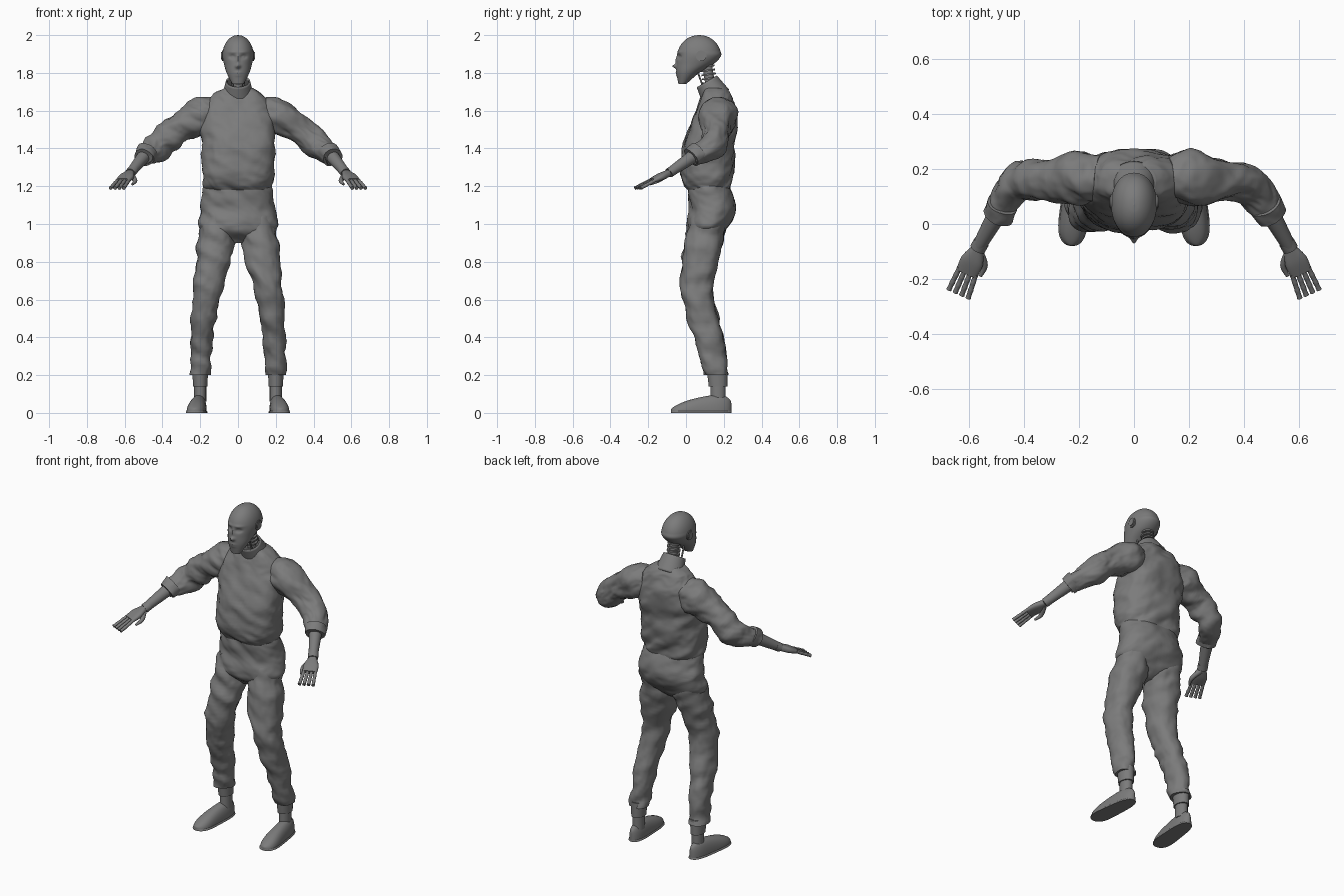
import bpy, bmesh
from math import sin, cos, pi, exp, copysign, radians
from mathutils import Vector, Matrix, noise

cube = bpy.data.objects.get("Cube")
if cube:
    bpy.data.objects.remove(cube, do_unlink=True)

grey = bpy.data.materials.new("plain_grey")
grey.use_nodes = True
grey.diffuse_color = (.2, .2, .2, 1)
grey.node_tree.nodes["Principled BSDF"].inputs["Base Color"].default_value = grey.diffuse_color


def finish(name, bm):
    """Turn a bmesh into a smooth-shaded object."""
    bmesh.ops.recalc_face_normals(bm, faces=bm.faces)
    mesh = bpy.data.meshes.new(name)
    bm.to_mesh(mesh)
    bm.free()
    mesh.materials.append(grey)
    ob = bpy.data.objects.new(name, mesh)
    bpy.context.collection.objects.link(ob)
    bpy.ops.object.select_all(action='DESELECT')
    bpy.context.view_layer.objects.active = ob
    ob.select_set(True)
    bpy.ops.object.shade_smooth_by_angle(angle=radians(50))
    return ob


def spline(keys, steps):
    """Smooth interpolation through key rings (x, y, z, width, depth)."""
    last = len(keys) - 1
    out = []
    for i in range(last):
        before, start, end, after = (keys[max(0, min(last, i + k))] for k in (-1, 0, 1, 2))
        for s in range(steps):
            t = s / steps
            out.append([q + t / 2 * (r - p + t * (2*p - 5*q + 4*r - w + t * (3*(q - r) + w - p)))
                        for p, q, r, w in zip(before, start, end, after)])
    out.append(keys[last])
    return out


def cloth(point):
    """Wrinkle height of the fabric at a point."""
    stretched = Vector((point.x * 9, point.y * 9, point.z * 16 + point.x * 7))
    return noise.noise(stretched) - abs(noise.noise(stretched * 2)) / 2


def loft(name, keys, side=1, flat=False, count=32, steps=6, power=2.0, fold=0.0,
         caps=True, grounded=False, features=None):
    """Skin superellipse rings along a path; flat keeps the rings level."""
    rings = spline(keys, steps)
    centres = [Vector(ring[:3]) for ring in rings]
    up = Vector((0, 0, 1))
    bm = bmesh.new()
    rows = []
    for i, ring in enumerate(rings):
        across, depth = Vector((1, 0, 0)), Vector((0, 1, 0))
        if not flat:
            along = centres[min(i + 1, len(rings) - 1)] - centres[max(i - 1, 0)]
            across = along.cross(up).normalized()
            depth = across.cross(along).normalized()
        width, height = (max(size, .001) for size in ring[3:])
        row = []
        for k in range(count):
            c, s = cos(2 * pi * k / count), sin(2 * pi * k / count)
            spoke = (across * copysign(abs(c) ** (2 / power), c) * width
                     + depth * copysign(abs(s) ** (2 / power), s) * height)
            point = centres[i] + spoke
            point.x *= side
            if fold:
                spoke.x *= side
                point += spoke.normalized() * fold * cloth(point)
            if features:
                point.y -= features(point) * max(0, -s)
            if grounded:
                point.z = max(point.z, 0)
            row.append(bm.verts.new(point))
        rows.append(row)
    for lower, upper in zip(rows, rows[1:]):
        for k in range(count):
            bm.faces.new((lower[k - 1], lower[k], upper[k], upper[k - 1]))
    if caps:
        bm.faces.new(rows[0])
        bm.faces.new(rows[-1])
    return finish(name, bm)


def tube(name, start, end, width, depth, taper=1.0, **options):
    """Straight tapering tube between two points."""
    return loft(name, [(*start, width, depth), (*end, width * taper, depth * taper)], **options)


def disc(name, centre, radius, thickness, axis):
    bm = bmesh.new()
    turn = Vector((0, 0, 1)).rotation_difference(Vector(axis)).to_matrix().to_4x4()
    bmesh.ops.create_cone(bm, cap_ends=True, segments=32, radius1=radius, radius2=radius,
                          depth=thickness, matrix=Matrix.Translation(centre) @ turn)
    return finish(name, bm)


def bump(point, x, z, wide, tall):
    """Soft mound on the face, mirrored left to right."""
    return exp(-((abs(point.x) - x) / wide) ** 2 - ((point.z - z) / tall) ** 2)


def face(point):
    bridge = bump(point, 0, 1.87, .008, .03) * .007
    nose_tip = bump(point, 0, 1.835, .012, .01) * .02
    socket = bump(point, .03, 1.885, .016, .01) * .014
    eyeball = bump(point, .03, 1.885, .008, .006) * .007
    brow = bump(point, .03, 1.91, .025, .008) * .005
    lips = bump(point, 0, 1.795, .02, .01) * .006
    mouth_line = bump(point, 0, 1.795, .02, .002) * .005
    return bridge + nose_tip - socket + eyeball + brow + lips - mouth_line


# Head: jaw rings flowing into a domed skull
jaw = [(0, -.02, 1.74, .03, .02), (0, .01, 1.8, .06, .06), (0, .05, 1.85, .075, .1)]
dome = [(0, .07, 1.89 + .11 * sin(t), .083 * cos(t), .115 * cos(t))
        for t in (pi / 12 * i for i in range(7))]
loft("head", jaw + dome, flat=True, count=96, steps=10, power=2.1, features=face)

# Ribbed neck
neck_top, neck_base = Vector((0, .11, 1.86)), Vector((0, .135, 1.69))
tube("neck_column", neck_top, neck_base, .026, .026, flat=True)
for i in range(5):
    centre = neck_top.lerp(neck_base, .15 + i / 8)
    disc(f"neck_ring_{i + 1}", centre, .038, .009, neck_top - neck_base)

# Jacket body, bloused over the waistband
loft("jacket_body", [(0, .12, 1.18, .17, .11), (0, .11, 1.24, .19, .135),
                     (0, .12, 1.4, .195, .14), (0, .155, 1.58, .2, .115),
                     (0, .16, 1.68, .14, .08), (0, .15, 1.72, .08, .06)],
     flat=True, count=96, steps=12, power=2.5, fold=.016)
collar = loft("jacket_collar", [(0, .16, 1.67, .085, .08), (0, .11, 1.755, .064, .062)],
              count=64, caps=False)
collar.modifiers.new("thickness", 'SOLIDIFY').thickness = .008

# Trouser seat
loft("trouser_seat", [(0, .12, 1.2, .18, .11), (0, .14, 1.08, .2, .125),
                      (0, .11, .97, .2, .105), (0, .1, .9, .05, .03)],
     flat=True, count=96, steps=12, power=2.3, fold=.012)


def shoe_part(name, side, grow, heel, drop):
    """Flat-bottomed rounded form from heel to toe, lower toward the toe."""
    rings = []
    for i in range(17):
        t = (1 - cos(pi * i / 16)) / 2
        rounding = (1 - abs(2 * t - 1) ** 4) ** .5
        rings.append((.2 + .03 * t, .24 - .32 * t, 0, (.04 + .015 * t) * rounding + grow,
                      (heel - drop * t * t) * (rounding + 1) / 2))
    loft(name, rings, side, steps=2, power=2.4, grounded=True)


cuff_end, wrist = Vector((.5, .03, 1.35)), Vector((.57, -.09, 1.27))
knuckles, fingertips = Vector((.61, -.18, 1.23)), Vector((.64, -.255, 1.19))
spread = Vector((.9, .4, 0))

for side, label in ((1, "left"), (-1, "right")):
    # Ear plates and the rods linking jaw and neck
    disc(label + "_ear_rim", (side * .077, .08, 1.89), .028, .016, (1, 0, 0))
    disc(label + "_ear_plate", (side * .077, .08, 1.89), .02, .024, (1, 0, 0))
    tube(label + "_neck_rod", (.03, .06, 1.81), (.03, .1, 1.7), .005, .005, side=side, flat=True)

    # Sleeve with rolled cuff
    loft(label + "_sleeve", [(.12, .17, 1.6, .08, .08), (.2, .17, 1.57, .1, .1),
                             (.32, .16, 1.5, .075, .08), (.43, .14, 1.41, .07, .075),
                             (*cuff_end, .05, .05)],
         side, count=64, steps=12, fold=.018)
    roll_start = Vector((.48, .07, 1.38))
    tube(label + "_sleeve_cuff", roll_start, cuff_end, .06, .06, .95,
         side=side, count=64, fold=.01)

    # Bare forearm, wrist band and palm
    tube(label + "_forearm", roll_start, wrist, .038, .038, .65, side=side)
    tube(label + "_wrist_band", wrist.lerp(cuff_end, .2), wrist, .029, .026, side=side)
    loft(label + "_palm", [(*wrist, .022, .018), (*wrist.lerp(knuckles, .5), .042, .019),
                           (*knuckles, .04, .012)], side, power=2.6)

    # Jointed fingers and thumb
    for i in range(4):
        offset = spread * (i - 1.5)
        base, tip = knuckles + offset * .022, fingertips + offset * .026
        base = base.lerp(wrist + offset * .02, .1)
        radii = [.008 + .002 * abs(cos(pi * k / 3)) for k in range(10)]
        loft(f"{label}_finger_{i + 1}",
             [(*base.lerp(tip, k / 9), r, r) for k, r in enumerate(radii)],
             side, count=16, steps=3)
    loft(label + "_thumb", [(.565, -.1, 1.26, .015, .015), (.545, -.15, 1.23, .012, .012),
                            (.56, -.19, 1.21, .006, .006)], side, count=16)

    # Trouser leg with gathered hem, then ankle and shoe
    loft(label + "_trouser_leg", [(.1, .13, 1.06, .09, .1), (.12, .09, .88, .1, .1),
                                  (.16, .055, .65, .077, .086), (.19, .12, .4, .06, .08),
                                  (.2, .16, .2, .055, .062)],
         side, flat=True, count=64, steps=12, power=2.2, fold=.016)
    tube(label + "_ankle_cuff", (.2, .165, .23), (.2, .17, .14), .042, .055, .9,
         side=side, flat=True)
    tube(label + "_ankle", (.2, .17, .16), (.2, .17, .06), .032, .04, side=side, flat=True)
    shoe_part(label + "_shoe", side, 0, .1, .065)
    shoe_part(label + "_sole", side, .004, .02, 0)
